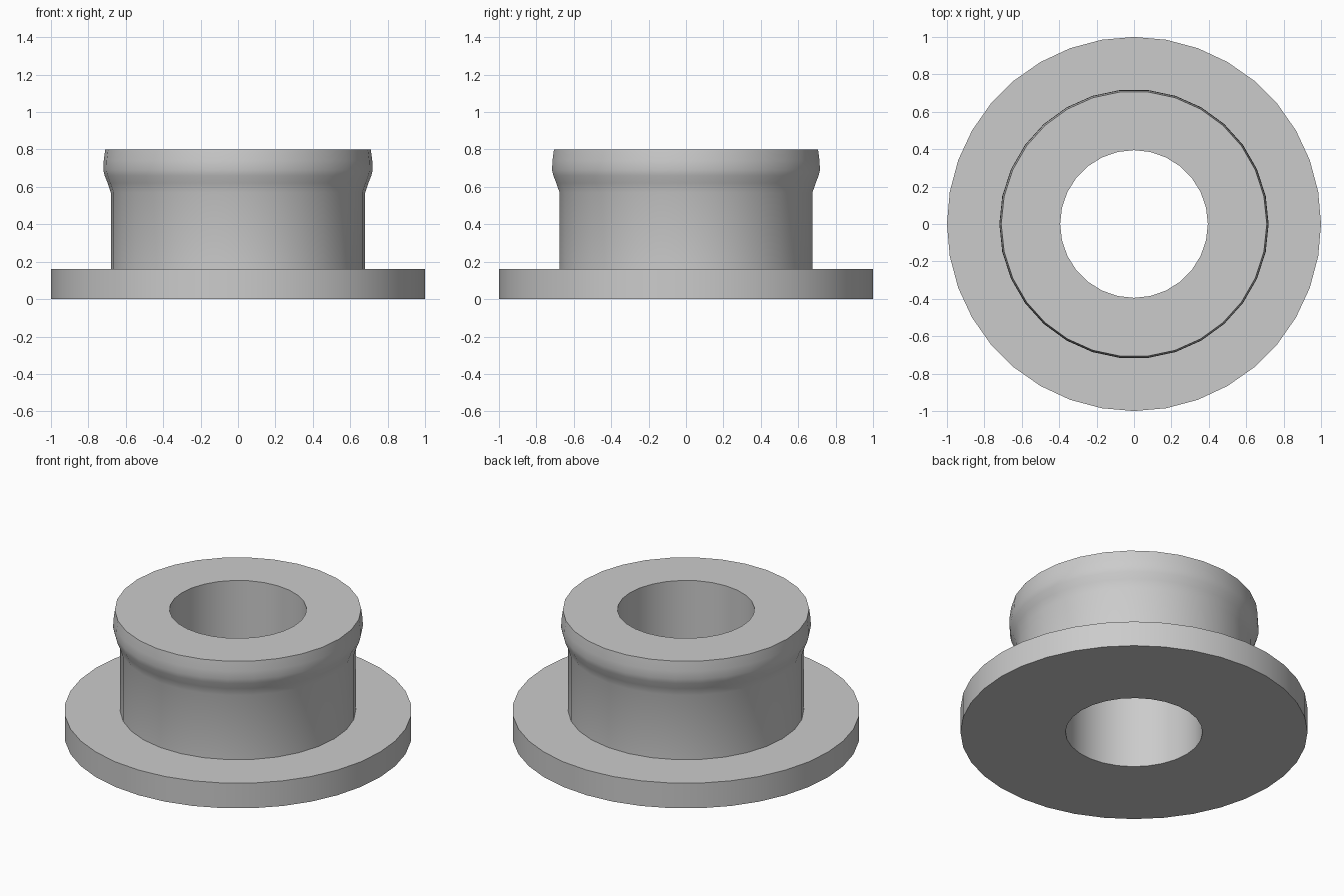
import bpy, bmesh
from math import cos, sin, tau, radians

cube = bpy.data.objects.get("Cube")
if cube:
    bpy.data.objects.remove(cube, do_unlink=True)

grey = bpy.data.materials.new("plain grey")
grey.use_nodes = True
colour = (0.6, 0.6, 0.6, 1)
grey.diffuse_color = colour
grey.node_tree.nodes["Principled BSDF"].inputs["Base Color"].default_value = colour

bm = bmesh.new()


def turned_wall(profile, sides):
    """Sweep (radius, height) points round z; return the first and last edge rings."""
    rings = [[bm.verts.new((r * cos(tau * i / sides), r * sin(tau * i / sides), z))
              for i in range(sides)] for r, z in profile]
    for low, high in zip(rings, rings[1:]):
        for i in range(sides):
            j = (i + 1) % sides
            bm.faces.new((low[i], low[j], high[j], high[i]))
    return [[bm.edges.get((ring[i], ring[i - 1])) for i in range(sides)]
            for ring in (rings[0], rings[-1])]


# Flange rim, neck with rounded lip, and through bore
flange_low, flange_high = turned_wall([(1, 0), (1, 0.16)], 36)
neck_low, neck_high = turned_wall(
    [(0.68, 0.16), (0.68, 0.57), (0.697, 0.62), (0.713, 0.66),
     (0.72, 0.69), (0.718, 0.74), (0.71, 0.8)], 30)
bore_low, bore_high = turned_wall([(0.395, 0), (0.395, 0.8)], 28)

# Flat ring faces joining the walls
for outer, inner in ((flange_low, bore_low), (flange_high, neck_low), (neck_high, bore_high)):
    bmesh.ops.triangle_fill(bm, edges=outer + inner, use_beauty=True)
bmesh.ops.recalc_face_normals(bm, faces=bm.faces)

mesh = bpy.data.meshes.new("flanged_bushing")
bm.to_mesh(mesh)
bm.free()
mesh.materials.append(grey)
bushing = bpy.data.objects.new("flanged_bushing", mesh)
bpy.context.collection.objects.link(bushing)

bpy.ops.object.select_all(action="DESELECT")
bushing.select_set(True)
bpy.context.view_layer.objects.active = bushing
bpy.ops.object.shade_smooth_by_angle(angle=radians(35))
